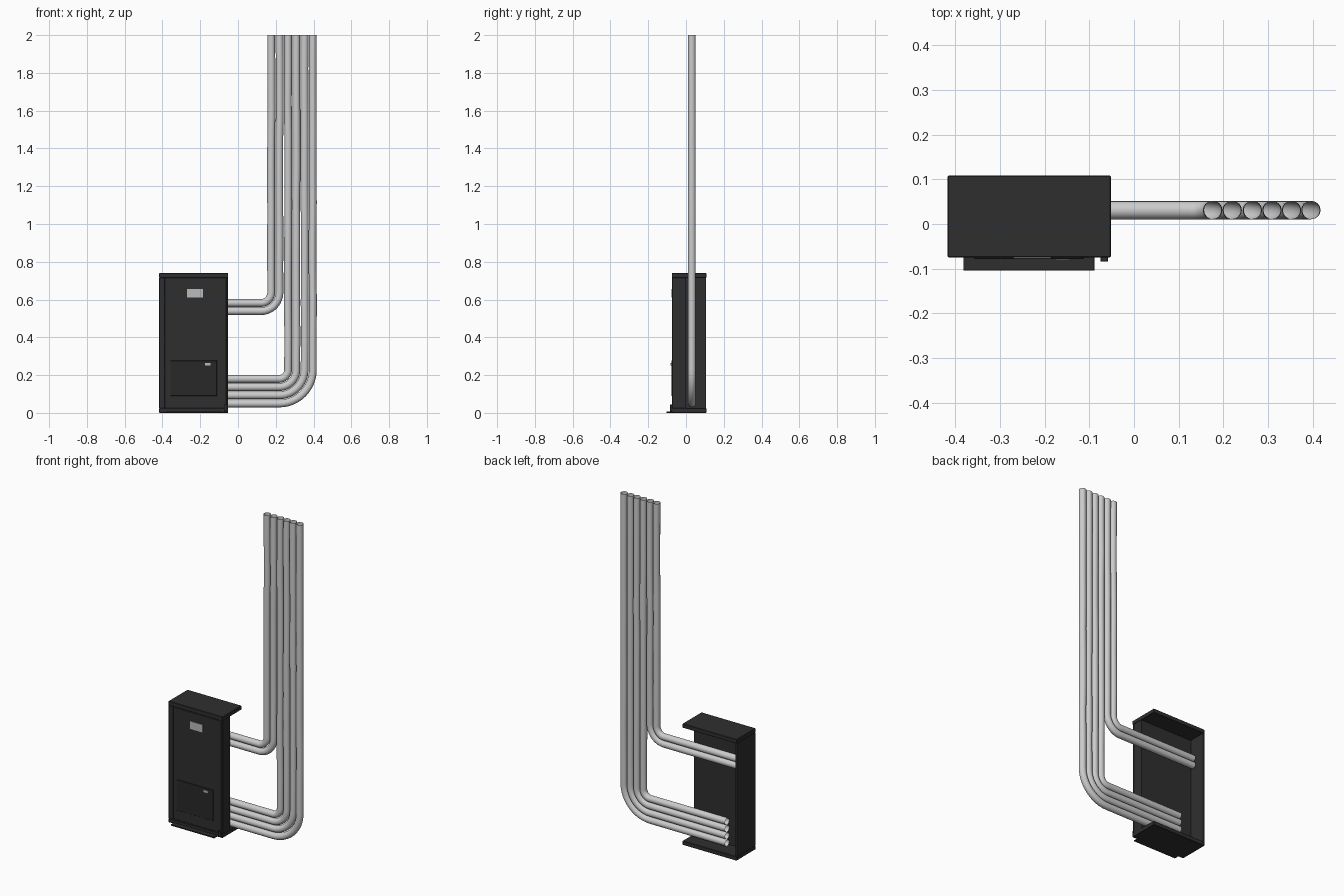
import bpy
import math
import random

if "Cube" in bpy.data.objects:
    bpy.data.objects.remove(bpy.data.objects["Cube"])

random.seed(4)


def material(name, v):
    m = bpy.data.materials.new(name)
    m.diffuse_color = (v, v, v, 1)
    m.use_nodes = True
    m.node_tree.nodes["Principled BSDF"].inputs["Base Color"].default_value = m.diffuse_color
    return m


BLACK = material("black_metal", 0.028)
DARK = material("door_metal", 0.022)
LIGHT = material("plate_grey", 0.5)


def box(name, x, y, z, mat=BLACK, bevel=0.0):
    bpy.ops.mesh.primitive_cube_add(
        size=1, location=[(a + b) / 2 for a, b in (x, y, z)])
    o = bpy.context.object
    o.name = name
    o.scale = [b - a for a, b in (x, y, z)]
    bpy.ops.object.transform_apply(location=False, rotation=False, scale=True)
    o.data.materials.append(mat)
    if bevel:
        m = o.modifiers.new("edge", 'BEVEL')
        m.width = bevel
        m.segments = 1
    return o


def pipe(name, x_start, z, x, center, top=2.0, y=0.031, r=0.0205):
    """Horizontal run, quarter bend about center, then a slightly uneven riser."""
    cx, cz = center
    pts = [(x_start, z), (-0.05, z)]
    for i in range(13):
        a = math.pi / 2 * i / 12
        pts.append((cx + (x - cx) * math.sin(a), cz - (cz - z) * math.cos(a)))
    n = 10
    for i in range(1, n + 1):
        wobble = random.uniform(-0.0015, 0.0015) if i < n else 0
        pts.append((x + wobble, cz + (top - cz) * i / n))
    cu = bpy.data.curves.new(name, 'CURVE')
    cu.dimensions = '3D'
    cu.bevel_depth = r
    cu.bevel_resolution = 6
    s = cu.splines.new('POLY')
    s.points.add(len(pts) - 1)
    for p, (px, pz) in zip(s.points, pts):
        p.co = (px, y, pz, 1)
    o = bpy.data.objects.new(name, cu)
    bpy.context.collection.objects.link(o)
    bpy.ops.object.select_all(action='DESELECT')
    o.select_set(True)
    bpy.context.view_layer.objects.active = o
    bpy.ops.object.convert(target='MESH')
    bpy.ops.object.shade_smooth_by_angle(angle=math.radians(40))


# Cabinet shell: open at the back, right side only half as deep
L, R, F, B, H = -0.417, -0.052, -0.075, 0.108, 0.74
box("top_plate", (L, R), (F, B), (H - 0.025, H), bevel=0.002)
box("bottom_plate", (L, R), (F, B), (0, 0.025), bevel=0.002)
box("left_wall", (L, L + 0.008), (F + 0.003, B - 0.002), (0.025, H - 0.025))
box("cabinet_body", (L + 0.008, R - 0.002), (F + 0.005, 0.0), (0.025, H - 0.025))

# Front frame strips and main panel
box("frame_left", (L, L + 0.03), (F + 0.001, F + 0.012), (0.025, H - 0.025), bevel=0.0015)
box("frame_right", (R - 0.008, R), (F + 0.001, F + 0.012), (0.025, H - 0.025), bevel=0.0015)
box("front_panel", (L + 0.032, R - 0.01), (F + 0.001, F + 0.012), (0.03, H - 0.028), bevel=0.0015)

# Access door with latch, and display plate
box("access_door", (-0.358, -0.112), (F - 0.003, F + 0.003), (0.09, 0.277), DARK, 0.001)
box("door_latch", (-0.175, -0.145), (F - 0.006, F), (0.251, 0.264), LIGHT)
box("display_plate", (-0.27, -0.186), (F - 0.002, F + 0.003), (0.61, 0.657), LIGHT)

# Front tray and small side stop
box("front_tray", (-0.382, -0.088), (-0.104, F + 0.005), (0.0, 0.008), bevel=0.001)
box("corner_stop", (-0.075, -0.058), (F - 0.009, F + 0.003), (0.008, 0.045), bevel=0.001)

# Pipe runs: two upper, four lower, nested around shared bend centres
for i in range(2):
    pipe(f"upper_pipe_{i + 1}", -0.40, 0.582 - 0.043 * i, 0.176 + 0.0437 * i, (0.124, 0.64))
for i in range(4):
    pipe(f"lower_pipe_{i + 1}", -0.30, 0.180 - 0.0435 * i, 0.265 + 0.0437 * i, (0.218, 0.228))
